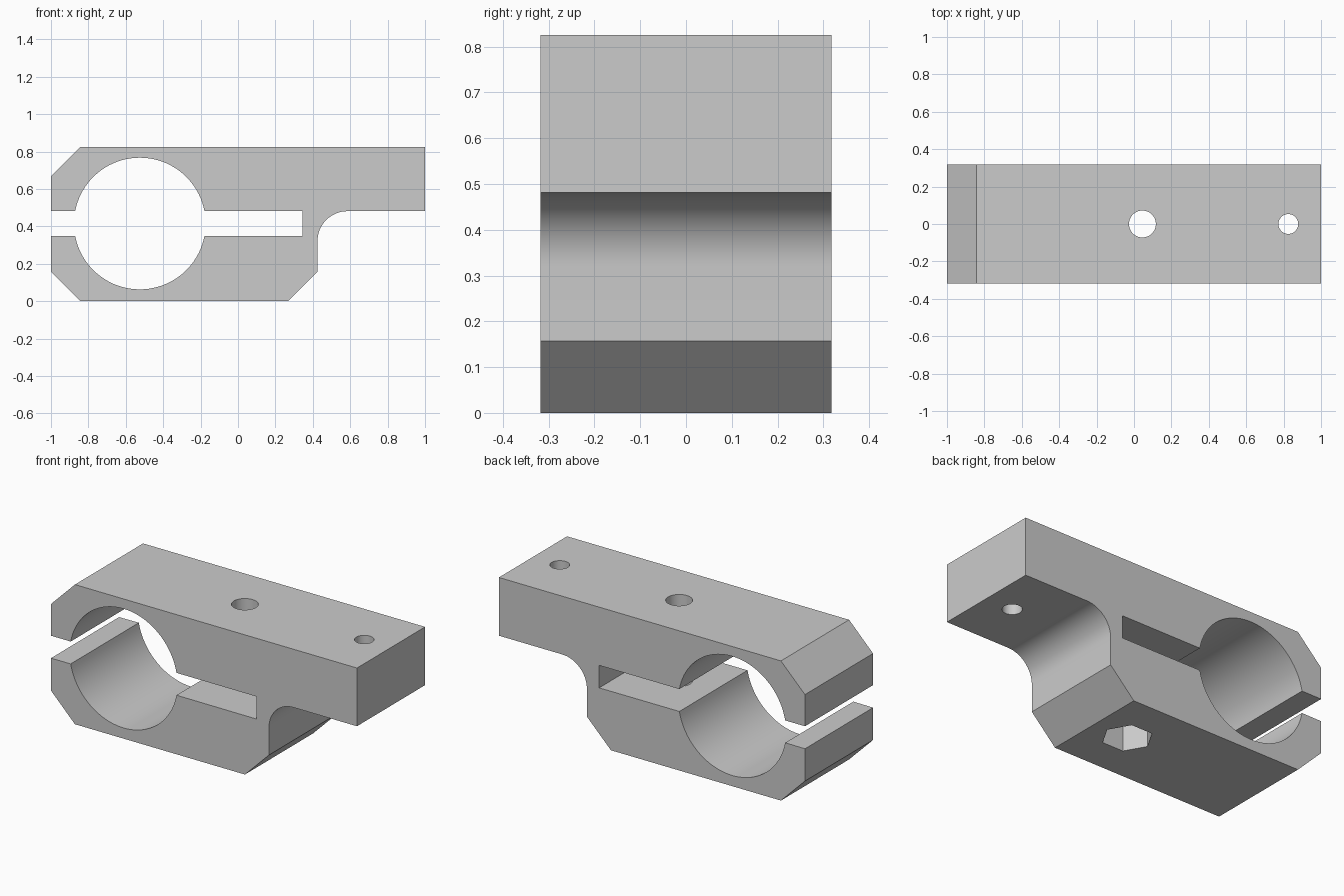
import bpy, bmesh
from math import pi, cos, sin, asin, radians

cube = bpy.data.objects.get("Cube")
if cube:
    bpy.data.objects.remove(cube, do_unlink=True)

HALF_DEPTH = 0.318
HEIGHT = 0.825
CHAMFER = 0.157
SLOT_LOW, SLOT_HIGH = 0.348, 0.481
BORE_X, BORE_Z, BORE_R = -0.525, 0.415, 0.352
FILLET = 0.16
FOOT_X = 0.425

grey = bpy.data.materials.new("light grey")
grey.use_nodes = True
colour = (0.6, 0.6, 0.6, 1)
grey.diffuse_color = colour
grey.node_tree.nodes["Principled BSDF"].inputs["Base Color"].default_value = colour


def arc(cx, cz, r, start, end, steps):
    angles = [start + (end - start) * i / steps for i in range(steps + 1)]
    return [(cx + r * cos(a), cz + r * sin(a)) for a in angles]


def prism(name, points, to_3d, offset):
    """Extrude a closed 2D outline along an offset vector."""
    bm = bmesh.new()
    face = bm.faces.new([bm.verts.new(to_3d(*p)) for p in points])
    new = bmesh.ops.extrude_face_region(bm, geom=[face])["geom"]
    verts = [v for v in new if isinstance(v, bmesh.types.BMVert)]
    bmesh.ops.translate(bm, verts=verts, vec=offset)
    bmesh.ops.recalc_face_normals(bm, faces=bm.faces[:])
    mesh = bpy.data.meshes.new(name)
    bm.to_mesh(mesh)
    bm.free()
    mesh.materials.append(grey)
    obj = bpy.data.objects.new(name, mesh)
    bpy.context.collection.objects.link(obj)
    return obj


# Clamp outline: bore opens to the left gap and to the slot on the right
gap = asin((SLOT_HIGH - BORE_Z) / BORE_R)
outline = [(-1, SLOT_HIGH), (-1, HEIGHT - CHAMFER), (-1 + CHAMFER, HEIGHT),
           (1, HEIGHT), (1, SLOT_HIGH)]
outline += arc(FOOT_X + FILLET, SLOT_HIGH - FILLET, FILLET, pi / 2, pi, 16)
outline += [(FOOT_X, CHAMFER), (FOOT_X - CHAMFER, 0), (-1 + CHAMFER, 0),
            (-1, CHAMFER), (-1, SLOT_LOW)]
outline += arc(BORE_X, BORE_Z, BORE_R, pi + gap, 2 * pi - gap, 40)
outline += [(0.345, SLOT_LOW), (0.345, SLOT_HIGH)]
outline += arc(BORE_X, BORE_Z, BORE_R, gap, pi - gap, 40)
clamp = prism("clamp_body", outline, lambda x, z: (x, -HALF_DEPTH, z),
              (0, 2 * HALF_DEPTH, 0))


def drill(name, x, radius, sides, top):
    """Cut a vertical round or hexagonal hole from below up to a height."""
    ring = arc(x, 0, radius, 0, 2 * pi, sides)[:-1]
    cutter = prism(name, ring, lambda px, py: (px, py, -0.1), (0, 0, top + 0.1))
    cutter.hide_render = True
    mod = clamp.modifiers.new(name, "BOOLEAN")
    mod.operation = "DIFFERENCE"
    mod.solver = "EXACT"
    mod.object = cutter
    bpy.context.view_layer.objects.active = clamp
    bpy.ops.object.modifier_apply(modifier=mod.name)
    bpy.data.objects.remove(cutter, do_unlink=True)


# Clamping bolt hole, mounting hole and nut pocket
drill("bolt_hole", 0.045, 0.072, 40, 1)
drill("mounting_hole", 0.825, 0.053, 32, 1)
drill("nut_pocket", 0.045, 0.136, 6, 0.16)

# Smooth the bore, fillet and holes while keeping the corners crisp
bpy.ops.object.select_all(action="DESELECT")
clamp.select_set(True)
bpy.context.view_layer.objects.active = clamp
bpy.ops.object.shade_smooth_by_angle(angle=radians(25))
